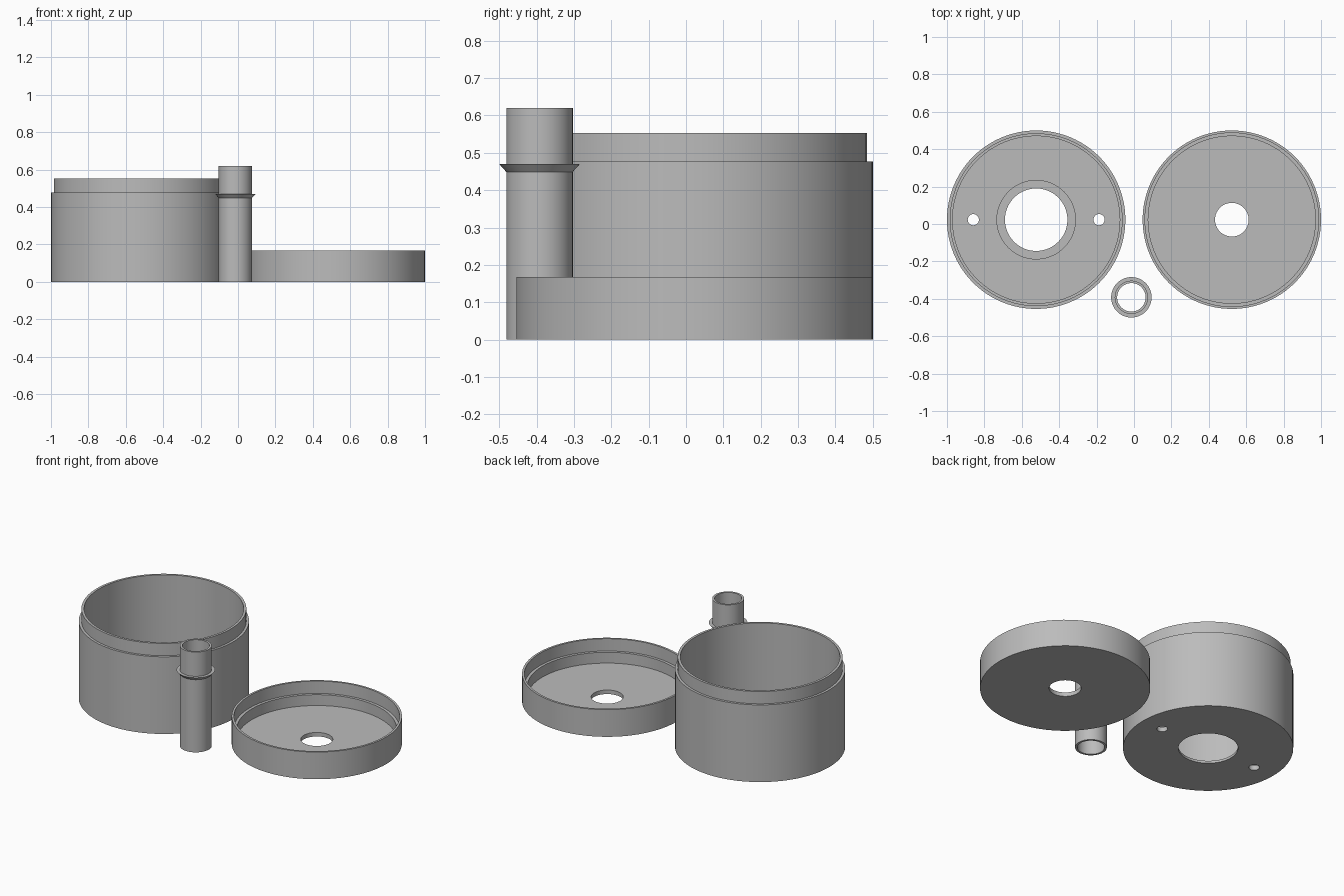
import bpy
import math

cube = bpy.data.objects.get("Cube")
if cube:
    bpy.data.objects.remove(cube, do_unlink=True)

grey = bpy.data.materials.new("plain grey")
grey.use_nodes = True
colour = (0.5, 0.5, 0.5, 1)
grey.diffuse_color = colour
grey.node_tree.nodes["Principled BSDF"].inputs["Base Color"].default_value = colour

SEGMENTS = 96


def lathe(name, profile, x, y):
    """Revolve a closed (radius, height) outline, listed counter-clockwise."""
    n = len(profile)
    verts, faces = [], []
    for s in range(SEGMENTS):
        a = 2 * math.pi * s / SEGMENTS
        verts += [(r * math.cos(a), r * math.sin(a), z) for r, z in profile]
        t = (s + 1) % SEGMENTS
        for i in range(n):
            j = (i + 1) % n
            faces.append((s * n + i, t * n + i, t * n + j, s * n + j))
    mesh = bpy.data.meshes.new(name)
    mesh.from_pydata(verts, [], faces)
    mesh.materials.append(grey)
    obj = bpy.data.objects.new(name, mesh)
    bpy.context.collection.objects.link(obj)
    obj.location = (x, y, 0)
    return obj


def smooth(obj):
    bpy.ops.object.select_all(action="DESELECT")
    obj.select_set(True)
    bpy.context.view_layer.objects.active = obj
    bpy.ops.object.shade_smooth_by_angle(angle=math.radians(30))


RADIUS, LIP, INNER = 0.477, 0.462, 0.447
SPACING, CENTRE_Y = 0.523, 0.023

# Round container: stepped lip, floor opening with a shallow counterbore
container = lathe("container", [
    (0.167, 0), (RADIUS, 0), (RADIUS, 0.477), (LIP, 0.477), (LIP, 0.553),
    (INNER, 0.553), (INNER, 0.03), (0.21, 0.03), (0.21, 0.015), (0.167, 0.015),
], -SPACING, CENTRE_Y)

# Two screw holes through the container floor
for side in (-1, 1):
    bpy.ops.mesh.primitive_cylinder_add(
        vertices=32, radius=0.03, depth=0.2,
        location=(-SPACING + side * 0.336, CENTRE_Y, 0))
    cutter = bpy.context.object
    cutter.name = "screw_hole_cutter"
    cutter.data.materials.append(grey)
    cut = container.modifiers.new("screw hole", "BOOLEAN")
    cut.operation = "DIFFERENCE"
    cut.solver = "EXACT"
    cut.object = cutter
    bpy.ops.object.select_all(action="DESELECT")
    container.select_set(True)
    bpy.context.view_layer.objects.active = container
    bpy.ops.object.modifier_apply(modifier=cut.name)
    bpy.data.objects.remove(cutter, do_unlink=True)

# Lid: shallow dish with an inner ledge and a central hole
lid = lathe("lid", [
    (0.09, 0), (RADIUS, 0), (RADIUS, 0.168), (0.464, 0.168), (0.464, 0.092),
    (INNER, 0.092), (INNER, 0.025), (0.09, 0.025),
], SPACING, CENTRE_Y)

# Spout tube: open pipe with a flared collar
tube = lathe("collared_tube", [
    (0.076, 0), (0.089, 0), (0.089, 0.449), (0.108, 0.47), (0.089, 0.47),
    (0.089, 0.62), (0.076, 0.62),
], -0.014, -0.392)

for part in (container, lid, tube):
    smooth(part)
